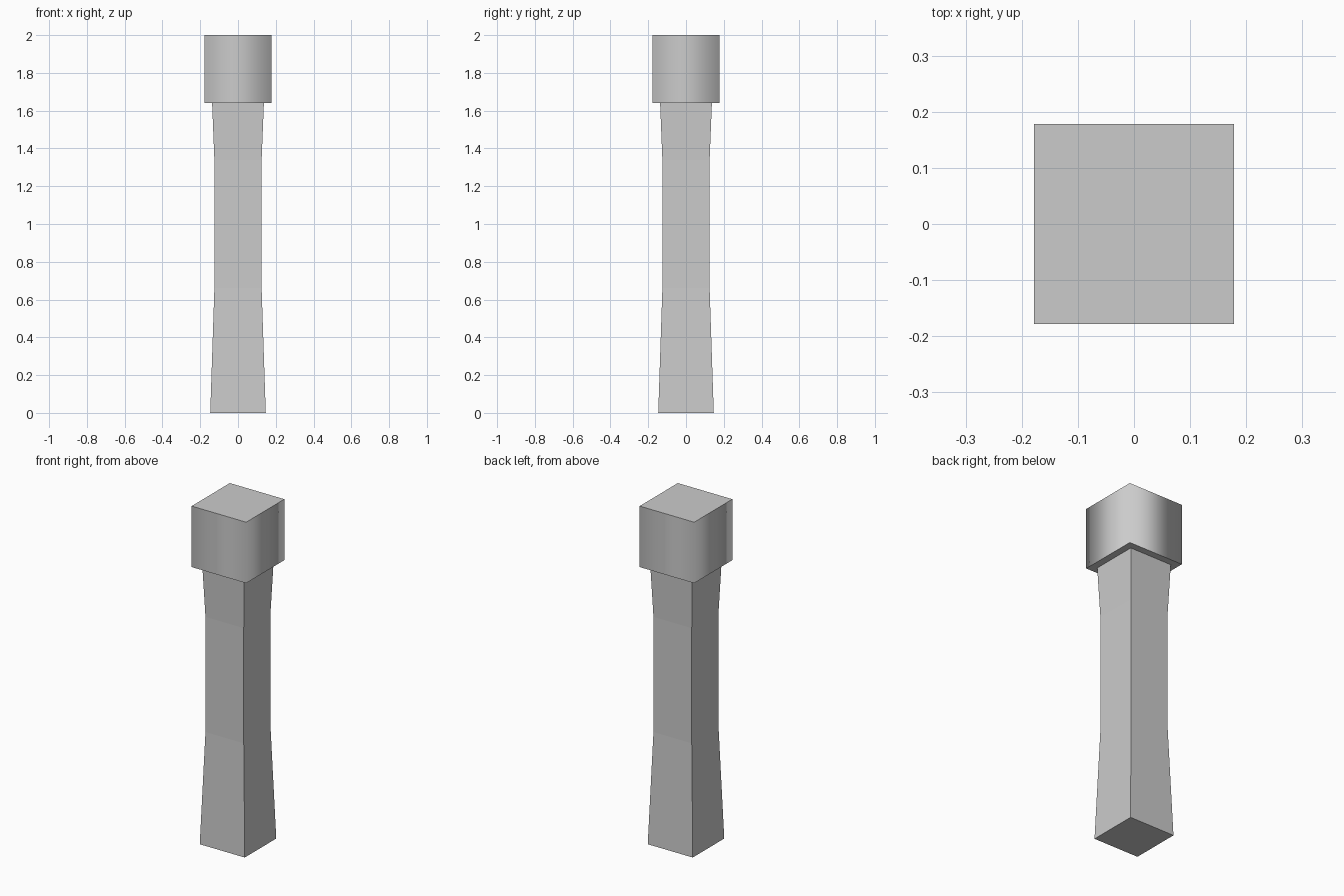
import bpy, bmesh

if "Cube" in bpy.data.objects:
    bpy.data.objects.remove(bpy.data.objects["Cube"])


def square_column(name, profile, smooth_corners=False):
    """Stack square rings given as (half width, z) and close both ends."""
    bm = bmesh.new()
    rings = [[bm.verts.new((sx * h, sy * h, z))
              for sx, sy in ((-1, -1), (1, -1), (1, 1), (-1, 1))]
             for h, z in profile]
    for low, high in zip(rings, rings[1:]):
        for i in range(4):
            j = (i + 1) % 4
            side = bm.faces.new((low[i], low[j], high[j], high[i]))
            side.smooth = smooth_corners
    # flat ends with crisp rims
    for ring in (rings[0][::-1], rings[-1]):
        end = bm.faces.new(ring)
        for edge in end.edges:
            edge.smooth = False
    bmesh.ops.recalc_face_normals(bm, faces=bm.faces)
    mesh = bpy.data.meshes.new(name)
    bm.to_mesh(mesh)
    bm.free()
    obj = bpy.data.objects.new(name, mesh)
    bpy.context.collection.objects.link(obj)
    return obj


# Tapered shaft, flared at the foot and slightly at the neck
square_column("post_shaft", [(0.147, 0), (0.125, 0.66), (0.125, 1.34), (0.137, 1.64)])

# Block cap with softly shaded vertical corners
square_column("post_cap", [(0.178, 1.64), (0.178, 2.0)], smooth_corners=True)
